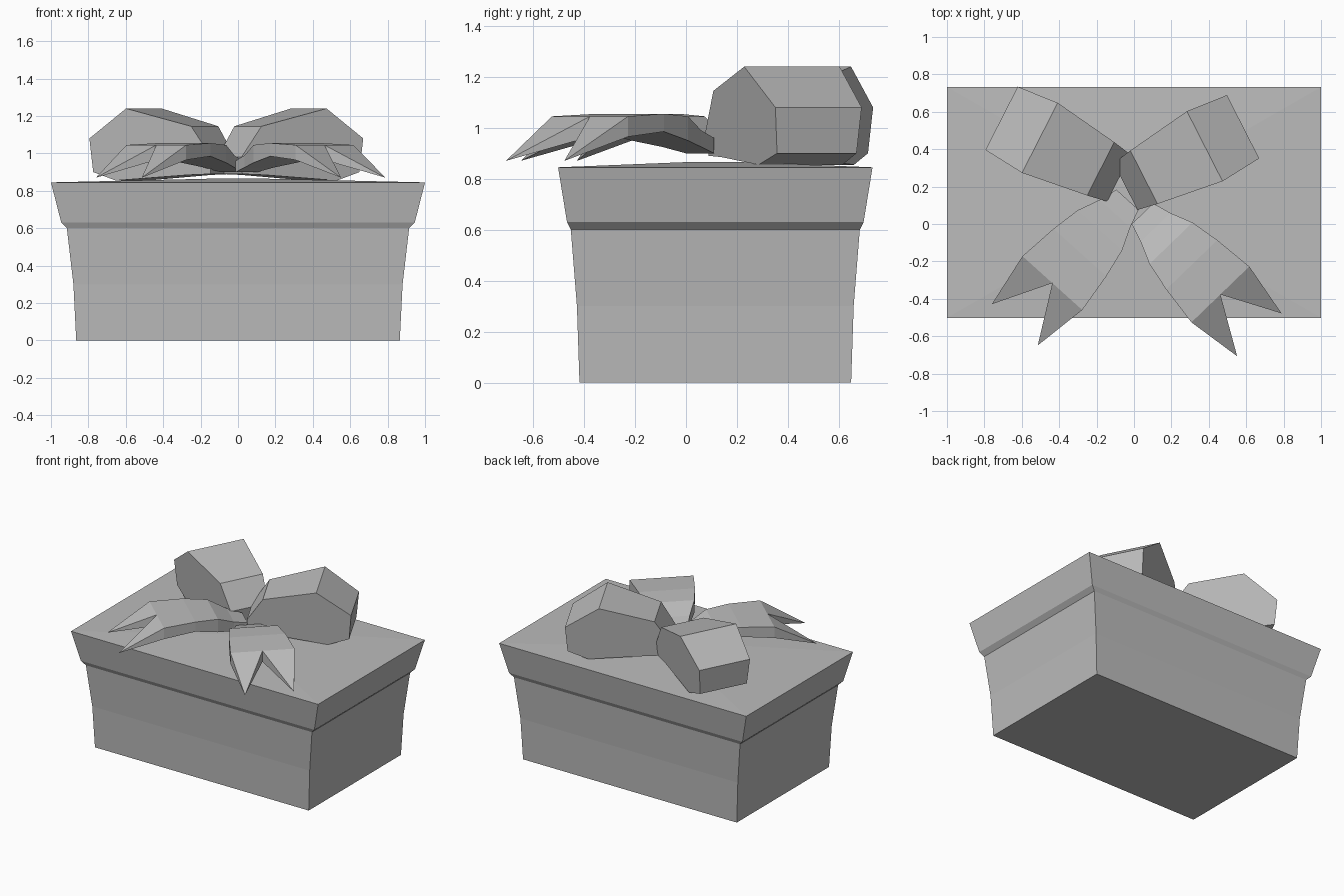
import bpy, bmesh
from math import cos, sin, radians

if "Cube" in bpy.data.objects:
    bpy.data.objects.remove(bpy.data.objects["Cube"], do_unlink=True)

SHADE = (0.5, 0.5, 0.5, 1)
grey = bpy.data.materials.new("plain grey")
grey.use_nodes = True
grey.diffuse_color = SHADE
grey.node_tree.nodes["Principled BSDF"].inputs["Base Color"].default_value = SHADE


def finish(bm, name):
    bmesh.ops.recalc_face_normals(bm, faces=bm.faces)
    mesh = bpy.data.meshes.new(name)
    bm.to_mesh(mesh)
    bm.free()
    mesh.materials.append(grey)
    obj = bpy.data.objects.new(name, mesh)
    bpy.context.collection.objects.link(obj)
    return obj


def bridge(bm, a, b):
    """Join two vertex rings with quads."""
    for i in range(len(a)):
        j = (i + 1) % len(a)
        bm.faces.new((a[i], a[j], b[j], b[i]))


def loft_box(name, levels, centre_y):
    """Stack rectangles given as (half x, half y, z)."""
    bm = bmesh.new()
    rings = [[bm.verts.new((sx * hx, centre_y + sy * hy, z))
              for sx, sy in ((-1, -1), (1, -1), (1, 1), (-1, 1))]
             for hx, hy, z in levels]
    for a, b in zip(rings, rings[1:]):
        bridge(bm, a, b)
    bm.faces.new(rings[0])
    bm.faces.new(rings[-1])
    return finish(bm, name)


def frame(origin, angle):
    """Map (distance along, sideways, height) to a point in space."""
    c, s = cos(radians(angle)), sin(radians(angle))
    return lambda d, w, z: (origin[0] + d * c - w * s, origin[1] + d * s + w * c, z)


# Bow loop outline: distance from the knot, height, half width
LOOP = [(0, 0.98, 0.14), (0.11, 1.145, 0.16), (0.475, 1.24, 0.21),
        (0.705, 1.08, 0.19), (0.69, 0.9, 0.175), (0.55, 0.855, 0.185),
        (0.14, 0.885, 0.14), (0.01, 0.89, 0.13)]


def bow_loop(name, origin, angle):
    at = frame(origin, angle)
    bm = bmesh.new()
    sides = [[bm.verts.new(at(d, s * w, z)) for d, z, w in LOOP] for s in (-1, 1)]
    bridge(bm, *sides)
    for side in sides:
        bm.faces.new(side)
    return finish(bm, name)


# Ribbon tail sections: distance, half width, top, underside
TAIL = [(0, 0.08, 0.96, 0.9), (0.1, 0.11, 0.99, 0.925), (0.22, 0.16, 1.045, 0.95),
        (0.38, 0.19, 1.055, 0.985), (0.6, 0.215, 1.045, 0.965)]


def ribbon_tail(name, origin, angle):
    at = frame(origin, angle)
    bm = bmesh.new()
    rings = [[bm.verts.new(at(d, s * w, z)) for s, z in
              ((-1, top), (0, top), (1, top), (1, low), (0, low), (-1, low))]
             for d, w, top, low in TAIL]
    for a, b in zip(rings, rings[1:]):
        bridge(bm, a, b)
    bm.faces.new(rings[0])
    # Two pointed ends with a notch between them
    end = rings[-1]
    for s, corners in ((-1, (0, 1, 4, 5)), (1, (1, 2, 3, 4))):
        tip = bm.verts.new(at(0.9, s * 0.165, 0.87))
        for i in range(4):
            bm.faces.new((end[corners[i]], end[corners[(i + 1) % 4]], tip))
    bmesh.ops.delete(bm, geom=[f for f in bm.faces if not f.is_valid], context='FACES')
    return finish(bm, name)


# Flared box and its lid
loft_box("box_body", [(0.865, 0.533, 0), (0.88, 0.543, 0.3), (0.915, 0.567, 0.6)], 0.115)
loft_box("box_lid", [(0.915, 0.567, 0.6), (0.945, 0.582, 0.63),
                     (1.0, 0.617, 0.845), (0.1, 0.1, 0.866)], 0.115)

# Bow
bow_loop("bow_loop_left", (-0.045, 0.2), 27)
bow_loop("bow_loop_right", (-0.08, 0.245), 153)
ribbon_tail("ribbon_tail_left", (0.045, 0.055), -46)
ribbon_tail("ribbon_tail_right", (-0.035, 0.13), 228)
